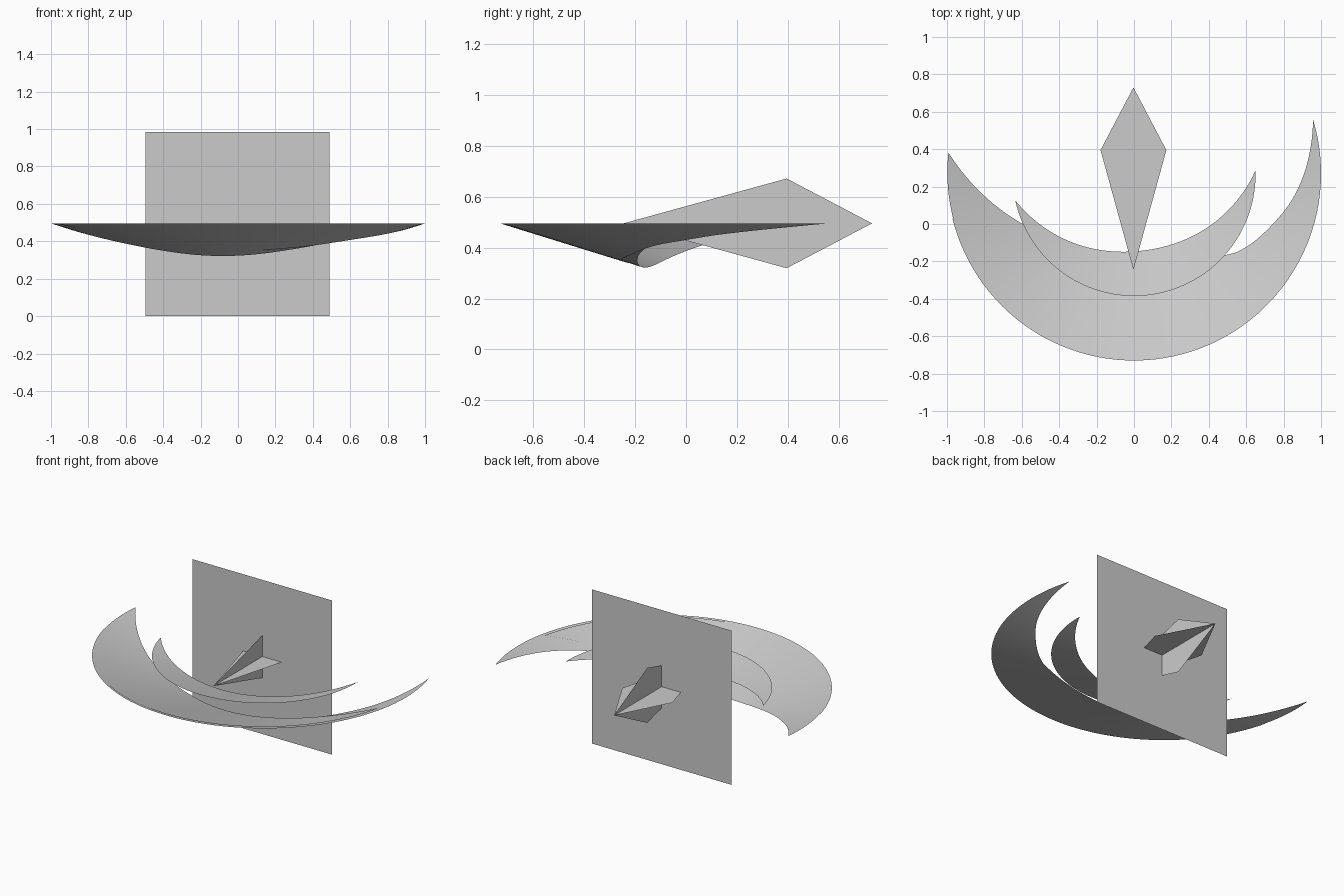
import bpy, math

if "Cube" in bpy.data.objects:
    bpy.data.objects.remove(bpy.data.objects["Cube"])

grey = bpy.data.materials.new("light_grey")
grey.diffuse_color = (0.6, 0.6, 0.6, 1)
grey.use_nodes = True
grey.node_tree.nodes["Principled BSDF"].inputs["Base Color"].default_value = grey.diffuse_color
RIM_Z = 0.495


def make_object(name, verts, faces):
    mesh = bpy.data.meshes.new(name)
    mesh.from_pydata(verts, [], faces)
    mesh.materials.append(grey)
    obj = bpy.data.objects.new(name, mesh)
    bpy.context.collection.objects.link(obj)
    return obj


def smooth_curve(points, a):
    """Smooth interpolation through (angle, width) points."""
    n = len(points)

    def slope(k):
        lo, hi = points[max(k - 1, 0)], points[min(k + 1, n - 1)]
        return (hi[1] - lo[1]) / (hi[0] - lo[0])

    for i in range(n - 1):
        (a0, w0), (a1, w1) = points[i], points[i + 1]
        if a <= a1 + 1e-6:
            h = a1 - a0
            t = (a - a0) / h
            return ((2*t**3 - 3*t**2 + 1) * w0 + (t**3 - 2*t**2 + t) * h * slope(i)
                    + (3*t**2 - 2*t**3) * w1 + (t**3 - t**2) * h * slope(i + 1))
    return 0.0


def crescent(name, cx, cy, radius, start, end, width, slope, segs=64, rows=4):
    """Level outer rim, with the surface sloping down towards the inner edge."""
    verts, faces = [], []
    for i in range(segs + 1):
        deg = start + (end - start) * i / segs
        a, w = math.radians(deg), max(width(deg), 0.0)
        for j in range(rows + 1):
            d = w * j / rows
            r = radius - d
            verts.append((cx + r * math.cos(a), cy + r * math.sin(a), RIM_Z - slope * d))
    for i in range(segs):
        for j in range(rows):
            p = i * (rows + 1) + j
            q = p + rows + 1
            faces.append((p, q, q + 1, p + 1))
    obj = make_object(name, verts, faces)
    for poly in obj.data.polygons:
        poly.use_smooth = True
    obj.data.validate()
    return obj


def bulge(start, end, peak, power):
    mid, half = (start + end) / 2, (end - start) / 2
    return lambda a: peak * (1 - abs((a - mid) / half) ** power)


# Three nested crescent blades
crescent("left_crescent", -0.01, 0.275, 0.988, 173.8, 347.5,
         bulge(173.8, 347.5, 0.545, 2.2), 0.318)
skewed = [(193.8, 0), (214, 0.23), (240, 0.42), (268, 0.5), (285, 0.46),
          (308, 0.39), (329, 0.27), (340, 0.21), (352, 0.135), (376.8, 0)]
crescent("right_crescent", 0, 0.27, 1.0, 193.8, 376.8,
         lambda a: smooth_curve(skewed, a), 0.31)
crescent("inner_crescent", 0, 0.265, 0.65, 192.3, 361.8,
         bulge(192.3, 361.8, 0.24, 2.0), 0.26)

# Upright square panel
make_object("panel", [(-0.495, 0.25, 0), (0.49, 0.25, 0), (0.49, 0.25, 0.985),
                      (-0.495, 0.25, 0.985)], [(0, 1, 2, 3)])

# Dart of two crossed kites passing through the panel
kite = [(0, -0.245), (0.176, 0.395), (0, 0.73), (-0.176, 0.395)]
make_object("dart_level_kite", [(u - 0.003, y, RIM_Z) for u, y in kite], [(0, 1, 2, 3)])
make_object("dart_upright_kite", [(-0.003, y, RIM_Z + u) for u, y in kite], [(0, 1, 2, 3)])
